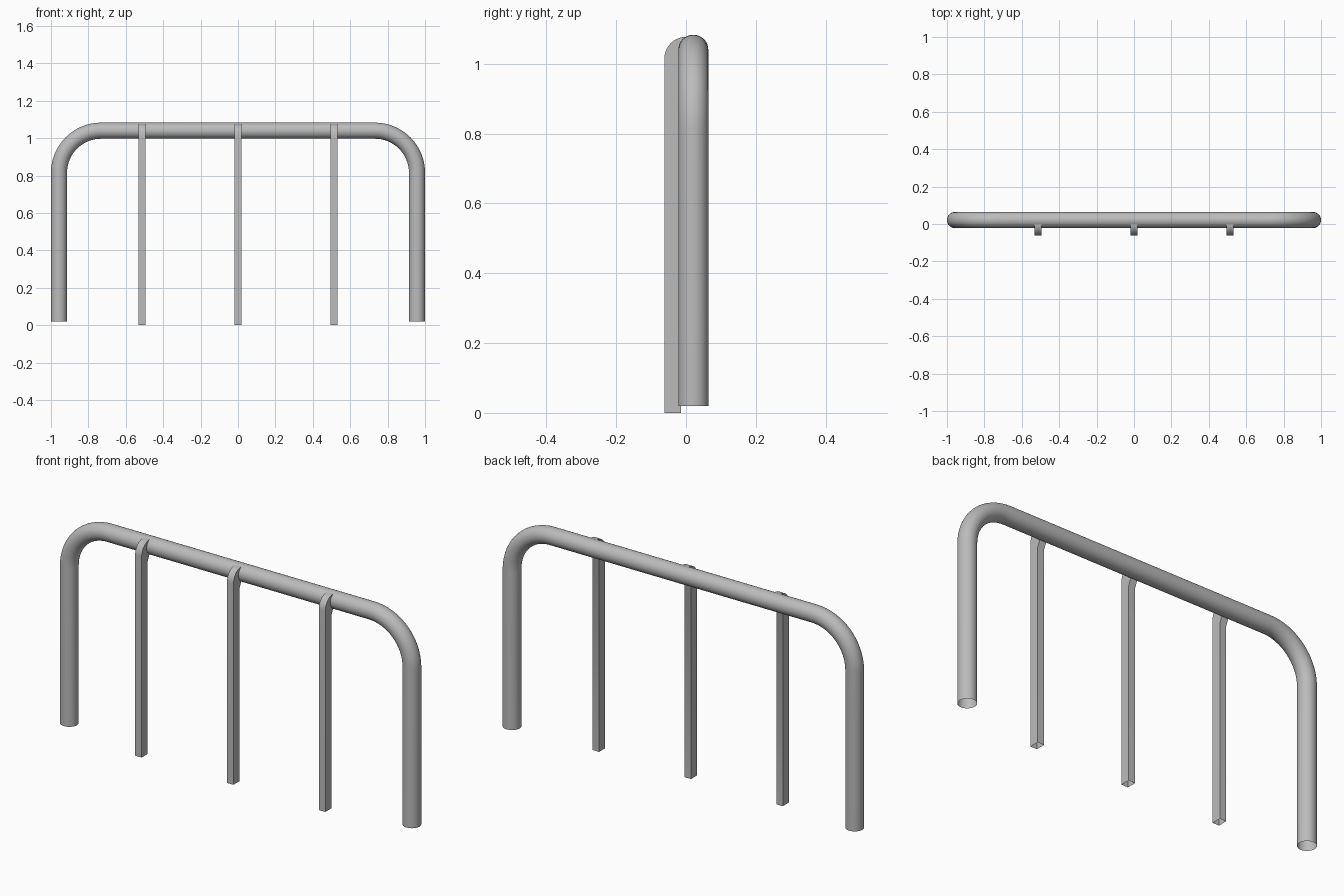
import bpy, bmesh, math

cube = bpy.data.objects.get("Cube")
if cube:
    bpy.data.objects.remove(cube, do_unlink=True)

metal = bpy.data.materials.new("brushed_grey_metal")
metal.use_nodes = True
colour = (0.5, 0.5, 0.5, 1)
metal.diffuse_color = colour
metal.node_tree.nodes["Principled BSDF"].inputs["Base Color"].default_value = colour

TUBE_R, TUBE_Y = 0.043, 0.021
LEG_X, TOP_Z, FOOT_Z, BEND = 0.957, 1.04, 0.02, 0.225


def arc(cx, cz, r, start, end, steps):
    """Points on a circular arc, angles in degrees."""
    angles = [math.radians(start + (end - start) * i / steps) for i in range(steps + 1)]
    return [(cx + r * math.cos(a), cz + r * math.sin(a)) for a in angles]


def finish(name, bm, angle):
    mesh = bpy.data.meshes.new(name)
    bm.to_mesh(mesh)
    bm.free()
    mesh.materials.append(metal)
    ob = bpy.data.objects.new(name, mesh)
    bpy.context.collection.objects.link(ob)
    bpy.ops.object.select_all(action="DESELECT")
    ob.select_set(True)
    bpy.context.view_layer.objects.active = ob
    bpy.ops.object.shade_smooth_by_angle(angle=math.radians(angle))
    return ob


# Bent tube frame, open at both feet: a ring swept along the centre line
def build_frame(sides=32):
    cx, cz = LEG_X - BEND, TOP_Z - BEND
    path = [(-LEG_X, FOOT_Z, 180)]
    for x, start, end in ((-cx, 180, 90), (cx, 90, 0)):
        pts = arc(x, cz, BEND, start, end, 16)
        path += [(px, pz, start + (end - start) * i / 16) for i, (px, pz) in enumerate(pts)]
    path.append((LEG_X, FOOT_Z, 0))
    bm = bmesh.new()
    rings = []
    for px, pz, deg in path:
        a = math.radians(deg)
        ring = []
        for k in range(sides):
            t = math.tau * k / sides
            out = TUBE_R * math.cos(t)
            ring.append(bm.verts.new((px + out * math.cos(a), TUBE_Y + TUBE_R * math.sin(t),
                                      pz + out * math.sin(a))))
        rings.append(ring)
    for r0, r1 in zip(rings, rings[1:]):
        for k in range(sides):
            n = (k + 1) % sides
            bm.faces.new((r0[k], r0[n], r1[n], r1[k]))
    bmesh.ops.recalc_face_normals(bm, faces=bm.faces)
    return finish("tube_frame", bm, 40)


# Square upright with its head curving back into the tube, open at the foot
def build_upright(name, x, half=0.018):
    outer = [(-0.062, 0)] + arc(0, 1.015, 0.062, 180, 90, 10)
    inner = [(0, 1.003), (-0.014, 0.972), (-0.014, 0)]
    bm = bmesh.new()
    face = bm.faces.new([bm.verts.new((x - half, y, z)) for y, z in outer + inner])
    ext = bmesh.ops.extrude_face_region(bm, geom=[face], use_keep_orig=True)
    moved = [v for v in ext["geom"] if isinstance(v, bmesh.types.BMVert)]
    bmesh.ops.translate(bm, verts=moved, vec=(2 * half, 0, 0))
    foot = [f for f in bm.faces if all(v.co.z < 0.001 for v in f.verts)]
    bmesh.ops.recalc_face_normals(bm, faces=bm.faces)
    bmesh.ops.delete(bm, geom=foot, context="FACES_ONLY")
    return finish(name, bm, 25)


build_frame()
for label, x in (("right", -0.513), ("middle", 0), ("left", 0.513)):
    build_upright(label + "_upright", x)
